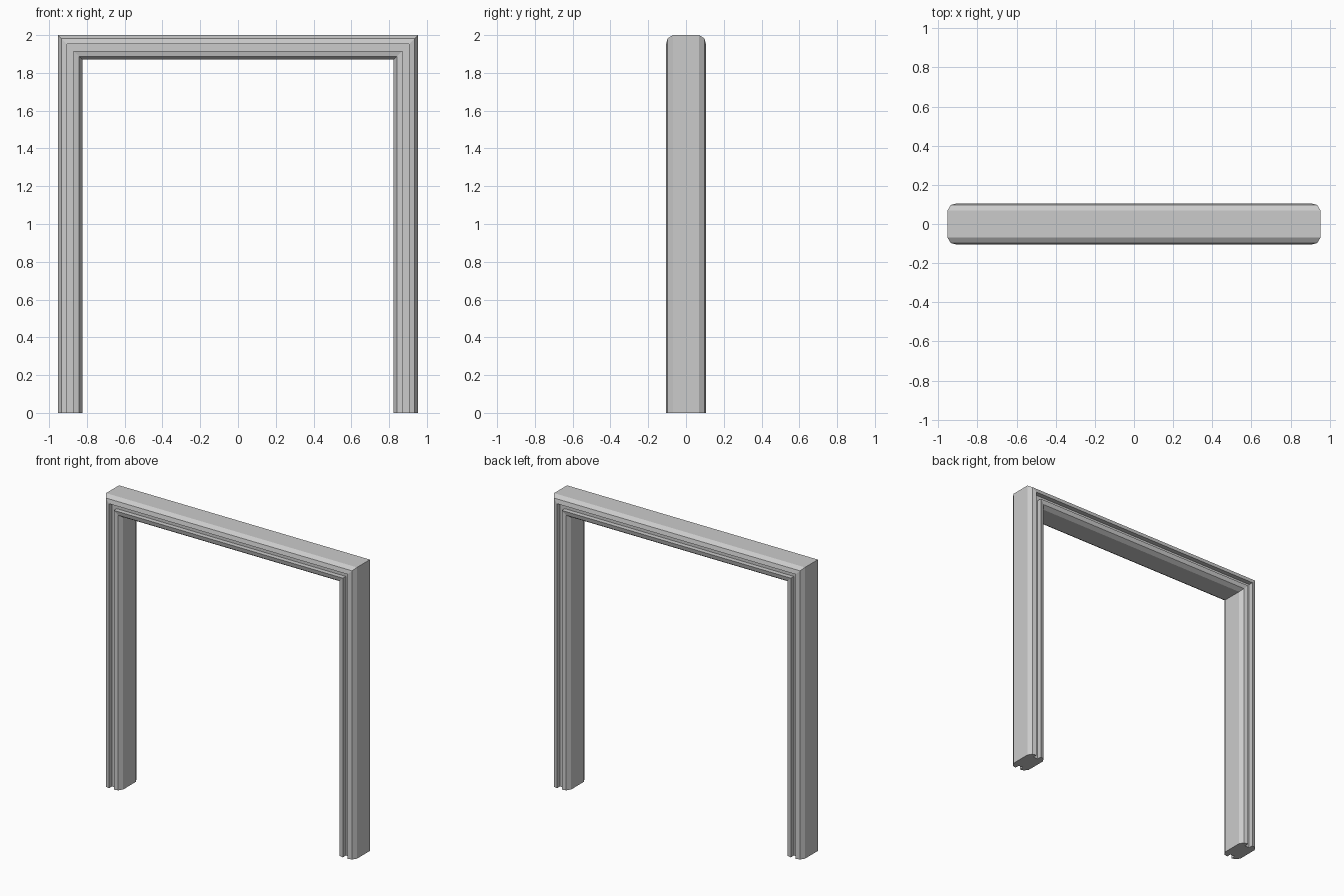
import bpy, bmesh

if "Cube" in bpy.data.objects:
    bpy.data.objects.remove(bpy.data.objects["Cube"])

HALF_W, HEIGHT, DEPTH = 0.953, 2.0, 0.13

# Quarter of the moulding section: (distance in from the outer edge, y)
quarter = [(0.0, -0.07), (0.018, -0.098), (0.047, -0.105), (0.047, -0.073)]
front = quarter + [(DEPTH - u, y) for u, y in reversed(quarter)]
section = front + [(u, -y) for u, y in reversed(front)]

bm = bmesh.new()


# Section ring at one stop of the U-shaped path; corners are mitred
def ring(side, top):
    return [bm.verts.new((side * (HALF_W - u), y, HEIGHT - u if top else 0.0))
            for u, y in section]


rings = [ring(-1, False), ring(-1, True), ring(1, True), ring(1, False)]

# Left jamb, head and right jamb
n = len(section)
for a, b in zip(rings, rings[1:]):
    for i in range(n):
        j = (i + 1) % n
        bm.faces.new((a[i], a[j], b[j], b[i]))

# Feet
bm.faces.new(rings[0])
bm.faces.new(rings[-1])
bmesh.ops.recalc_face_normals(bm, faces=bm.faces[:])

mesh = bpy.data.meshes.new("door_frame")
bm.to_mesh(mesh)
bm.free()
bpy.context.collection.objects.link(bpy.data.objects.new("door_frame", mesh))
